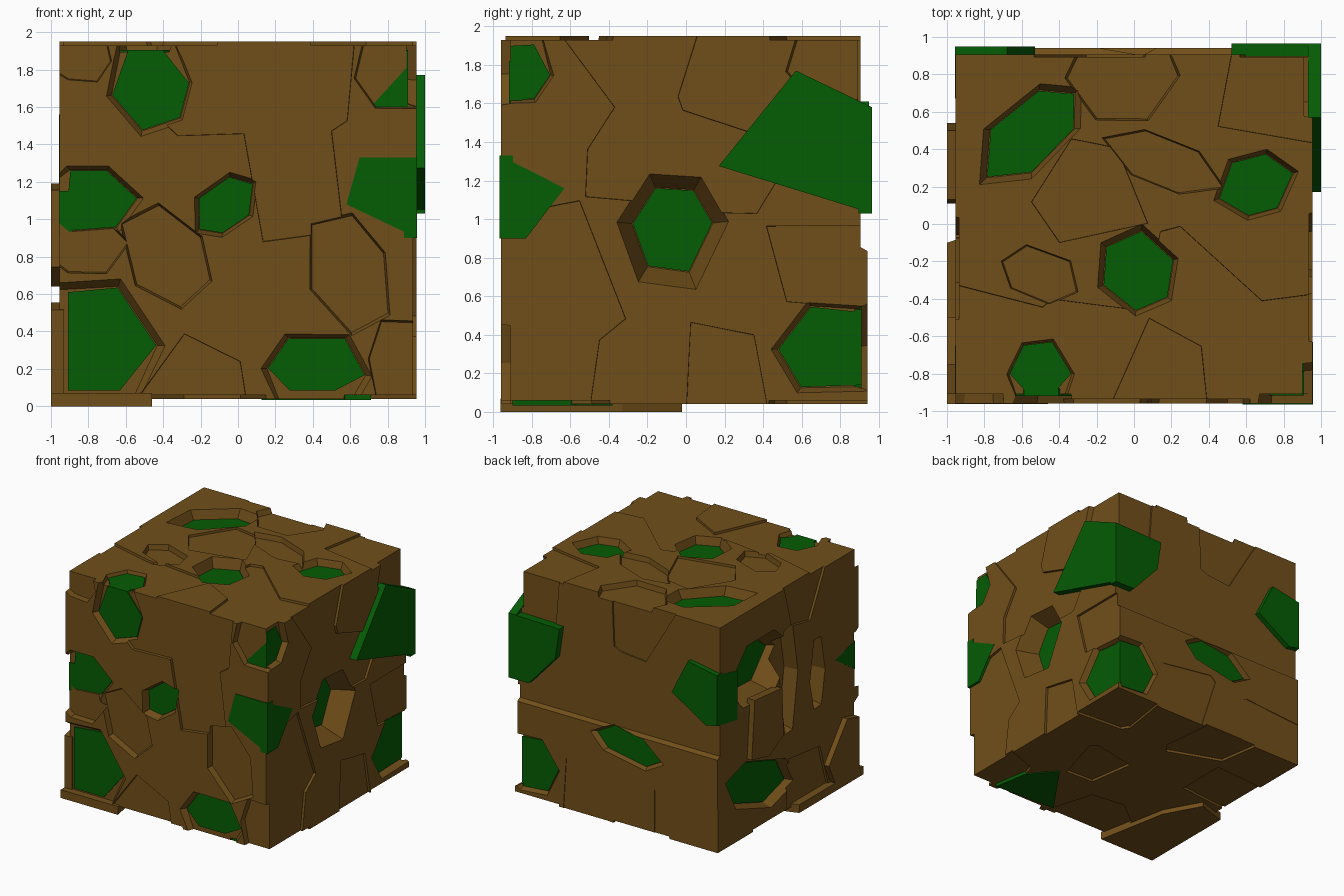
import bpy, bmesh, math, random
from mathutils import Vector

if "Cube" in bpy.data.objects:
    bpy.data.objects.remove(bpy.data.objects["Cube"])

random.seed(4)
CZ = 0.995  # height of the block centre


def material(name, rgb):
    m = bpy.data.materials.new(name)
    m.diffuse_color = (*rgb, 1)
    m.use_nodes = True
    m.node_tree.nodes["Principled BSDF"].inputs["Base Color"].default_value = m.diffuse_color
    return m


BROWN = material("earth brown", (0.165, 0.078, 0.010))
GREEN = material("leaf green", (0.0015, 0.107, 0.0015))

# Each side: outward normal and horizontal axis; v is height (or y on top and bottom), from the centre
X, Y, Z = Vector((1, 0, 0)), Vector((0, 1, 0)), Vector((0, 0, 1))
FACES = {"front": (-Y, X, Z), "right": (X, Y, Z), "back": (Y, X, Z),
         "left": (-X, Y, Z), "top": (Z, X, Y), "bottom": (-Z, X, Y)}


def prism(name, face, low, lo, high, hi, mat):
    """Closed solid between polygon `low` at level lo and polygon `high` at level hi."""
    n, a, b = FACES[face]
    bm = bmesh.new()
    p, q = ([bm.verts.new(a * u + b * v + n * h + Z * CZ) for u, v in poly]
            for poly, h in ((low, lo), (high, hi)))
    bm.faces.new(p)
    bm.faces.new(q)
    for i in range(len(p)):
        j = (i + 1) % len(p)
        bm.faces.new((p[i], p[j], q[j], q[i]))
    bmesh.ops.recalc_face_normals(bm, faces=bm.faces)
    me = bpy.data.meshes.new(name)
    bm.to_mesh(me)
    bm.free()
    me.materials.append(mat)
    ob = bpy.data.objects.new(name, me)
    bpy.context.collection.objects.link(ob)
    return ob


def outline(u, v, ru, rv, tilt, limit=.91):
    """Uneven six-sided stone outline, cut straight at the block edge."""
    pts, t = [], math.radians(tilt)
    for i in range(6):
        w = math.radians(60 * i) + random.uniform(-.15, .15)
        x, y = 1.04 * ru * math.cos(w), 1.08 * rv * math.sin(w)
        x, y = u + x * math.cos(t) - y * math.sin(t), v + x * math.sin(t) + y * math.cos(t)
        p = (max(-limit, min(limit, x)), max(-limit, min(limit, y)))
        if p not in pts:
            pts.append(p)
    return pts


def grow(poly, s, edge=.905):
    """Scale about the middle; corners on the block edge run out past it."""
    mid = [sum(p[k] for p in poly) / len(poly) for k in (0, 1)]

    def move(w, m):
        return math.copysign(1.1, w) if abs(w) > edge else m + (w - m) * s
    return [(move(u, mid[0]), move(v, mid[1])) for u, v in poly]


def cell(site, sites):
    """Voronoi cell of a site within the square side, by clipping with bisectors."""
    poly = [Vector(p) for p in ((-.96, -.96), (.96, -.96), (.96, .96), (-.96, .96))]
    for other in sites:
        if other is site:
            continue
        d, m = other - site, (other + site) / 2
        out = []
        for p, q in zip(poly, poly[1:] + poly[:1]):
            a, b = (p - m).dot(d), (q - m).dot(d)
            if a <= 0:
                out.append(p)
            if a * b < 0:
                out.append(p.lerp(q, a / (a - b)))
        poly = out
    return [tuple(p) for p in poly]


# Main block, stepped back a little on its upper rear
profile = [(-.96, -.955), (.94, -.955), (.94, -.16), (.905, -.14), (.905, .955), (-.96, .955)]
block = prism("rock_block", "right", profile, -.955, profile, .955, BROWN)
taken = {f: [] for f in FACES}


def pocket(face, poly, floor, flare):
    cutter = prism("cutter", face, grow(poly, 1.02), floor, grow(poly, flare), 1.0, BROWN)
    m = block.modifiers.new("carve", "BOOLEAN")
    m.operation, m.solver, m.object = "DIFFERENCE", "EXACT", cutter
    bpy.context.view_layer.objects.active = block
    bpy.ops.object.modifier_apply(modifier=m.name)
    bpy.data.objects.remove(cutter)


# Sunken brown stones: side, centre u v, half width, half height, tilt
dents = [
    ("front", -.82, .86, .13, .12, 0), ("front", -.80, -.14, .2, .14, 0),
    ("front", -.39, -.19, .20, .27, 35), ("front", .59, -.28, .20, .31, 20),
    ("front", .84, -.73, .13, .2, 0), ("front", .84, .78, .2, .18, 0),
    ("right", .78, .79, .24, .17, 0), ("left", -.02, .17, .11, .42, 0),
    ("left", -.41, .07, .09, .28, 0), ("top", -.06, .76, .28, .2, 0),
    ("top", .16, .33, .32, .12, -22), ("top", -.50, -.27, .20, .13, -20)]
for face, u, v, ru, rv, tilt in dents:
    pocket(face, outline(u, v, ru, rv, tilt), .83 if face == "left" else .91, 1.12)
    taken[face].append((Vector((u, v)), max(ru, rv)))

# Sunken green stones: as above plus level
sunken = [
    ("front", -.47, .72, .20, .23, 10, .92), ("front", -.80, .105, .25, .16, 0, .91),
    ("front", -.77, -.66, .32, .30, 0, .91), ("front", -.07, .08, .18, .12, 38, .90),
    ("front", .42, -.80, .25, .19, 0, .92),
    ("right", -.07, -.05, .20, .22, 0, .78), ("right", .75, -.67, .26, .22, 0, .91),
    ("right", -.87, .77, .16, .15, 0, .91),
    ("back", -.10, -.28, .30, .12, 10, .90), ("back", .80, -.67, .23, .22, 0, .91),
    ("left", .36, .4, .31, .19, 0, .78), ("left", .36, -.58, .42, .18, 17, .89),
    ("top", -.56, .48, .31, .16, 42, .88), ("top", .02, -.25, .19, .2, 20, .87),
    ("top", .65, .21, .20, .15, 15, .90), ("top", -.50, -.83, .16, .2, 0, .91)]
for i, (face, u, v, ru, rv, tilt, level) in enumerate(sunken):
    poly = outline(u, v, ru, rv, tilt)
    pocket(face, poly, level - .01, 1.5 if level < .8 else 1.25)
    prism(f"{face}_sunken_green_{i + 1}", face, poly, level - .04, poly, level, GREEN)
    taken[face].append((Vector((u, v)), max(ru, rv)))

# Raised stones, some carrying on round an edge: side, colour, level, outline corners
raised = [
    ("right", GREEN, 1.0, (.17, .28), (.57, .775), (.965, .585), (.965, .035)),
    ("back", GREEN, .965, (.52, .575), (.56, .31), (.81, .035), (1, .035), (1, .585)),
    ("right", GREEN, .957, (-.966, .335), (-.63, .165), (-.83, -.095), (-.966, -.095)),
    ("front", GREEN, .966, (.58, .085), (.65, .335), (.957, .335), (.957, -.095)),
    ("front", GREEN, .918, (.70, .595), (.91, .825), (.91, .595)),
    ("back", GREEN, .95, (-.68, .615), (-.957, .565), (-.957, .135), (-.85, .115), (-.53, .315)),
    ("left", GREEN, .957, (.95, .565), (.67, .505), (.67, .085), (.95, .135)),
    ("left", GREEN, .957, (-.91, .155), (-.65, .085), (-.91, -.085)),
    ("bottom", GREEN, .962, (.71, -.9), (.66, -.6), (.47, -.38), (.125, -.87)),
    ("left", BROWN, 1.0, (.11, -.25), (.13, .16), (.5, .195), (.54, -.3), (.3, -.355)),
    ("left", BROWN, 1.0, (-.91, -.96), (-.91, -.48), (-.75, -.44), (-.5, -.75), (-.6, -.96)),
    ("bottom", BROWN, .995, (-1, -.963), (-.46, -.963), (-.58, -.33), (-.75, -.02), (-1, -.1))]
for i, (face, mat, level, *poly) in enumerate(raised):
    prism(f"{face}_raised_stone_{i + 1}", face, poly, level - .07, poly, level, mat)
    mid = sum((Vector(p) for p in poly), Vector((0, 0))) / len(poly)
    taken[face].append((mid, .25))

# Cracked brown surface: cells of an uneven grid, spread-out ones set a little lower
for face in FACES:
    sites = [Vector(((i - 1.5) * .48 + random.uniform(-.17, .17),
                     (j - 1.5) * .48 + random.uniform(-.17, .17)))
             for i in range(4) for j in range(4)]
    lowered = []
    for s in sorted(sites, key=lambda p: random.random()):
        clear = all((s - g).length > r + .1 for g, r in taken[face])
        if clear and all((s - t).length > .5 for t in lowered):
            lowered.append(s)
            pocket(face, cell(s, sites), .892 if face == "back" and s.y > -.1 else .935, 1.04)
